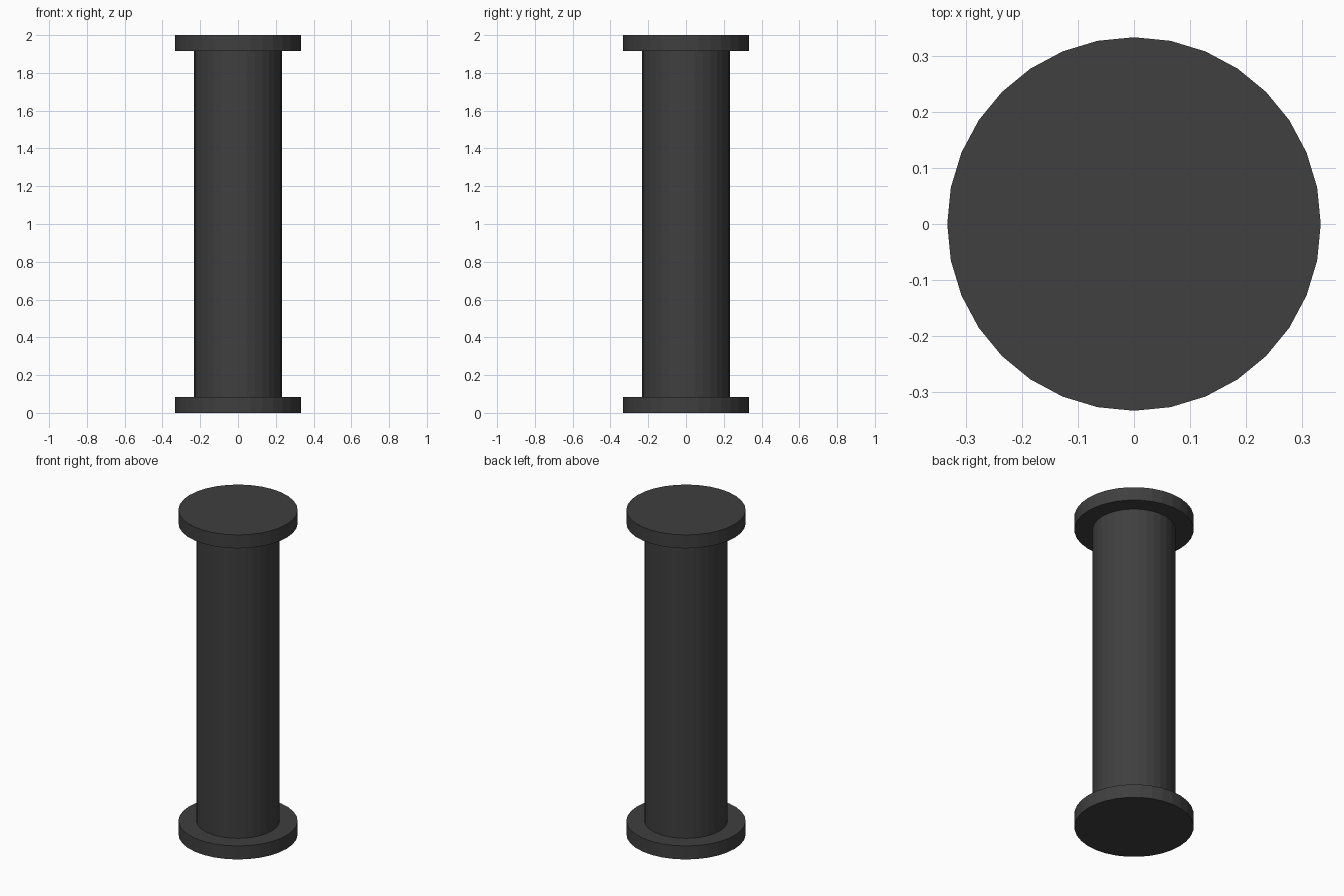
import bpy

if "Cube" in bpy.data.objects:
    bpy.data.objects.remove(bpy.data.objects["Cube"])

SIDES = 32
HEIGHT = 2.0
DISC_R, DISC_H = 0.333, 0.083
SHAFT_R = 0.232

dark = bpy.data.materials.new("dark_grey")
dark.diffuse_color = (0.05, 0.05, 0.05, 1)
dark.use_nodes = True
dark.node_tree.nodes["Principled BSDF"].inputs["Base Color"].default_value = dark.diffuse_color


def cylinder(name, radius, z0, z1):
    bpy.ops.mesh.primitive_cylinder_add(
        vertices=SIDES, radius=radius, depth=z1 - z0,
        location=(0, 0, (z0 + z1) / 2))
    ob = bpy.context.object
    ob.name = name
    ob.data.materials.append(dark)
    return ob


# end discs
cylinder("bottom_disc", DISC_R, 0, DISC_H)
cylinder("top_disc", DISC_R, HEIGHT - DISC_H, HEIGHT)

# shaft between the discs
cylinder("shaft", SHAFT_R, DISC_H, HEIGHT - DISC_H)
